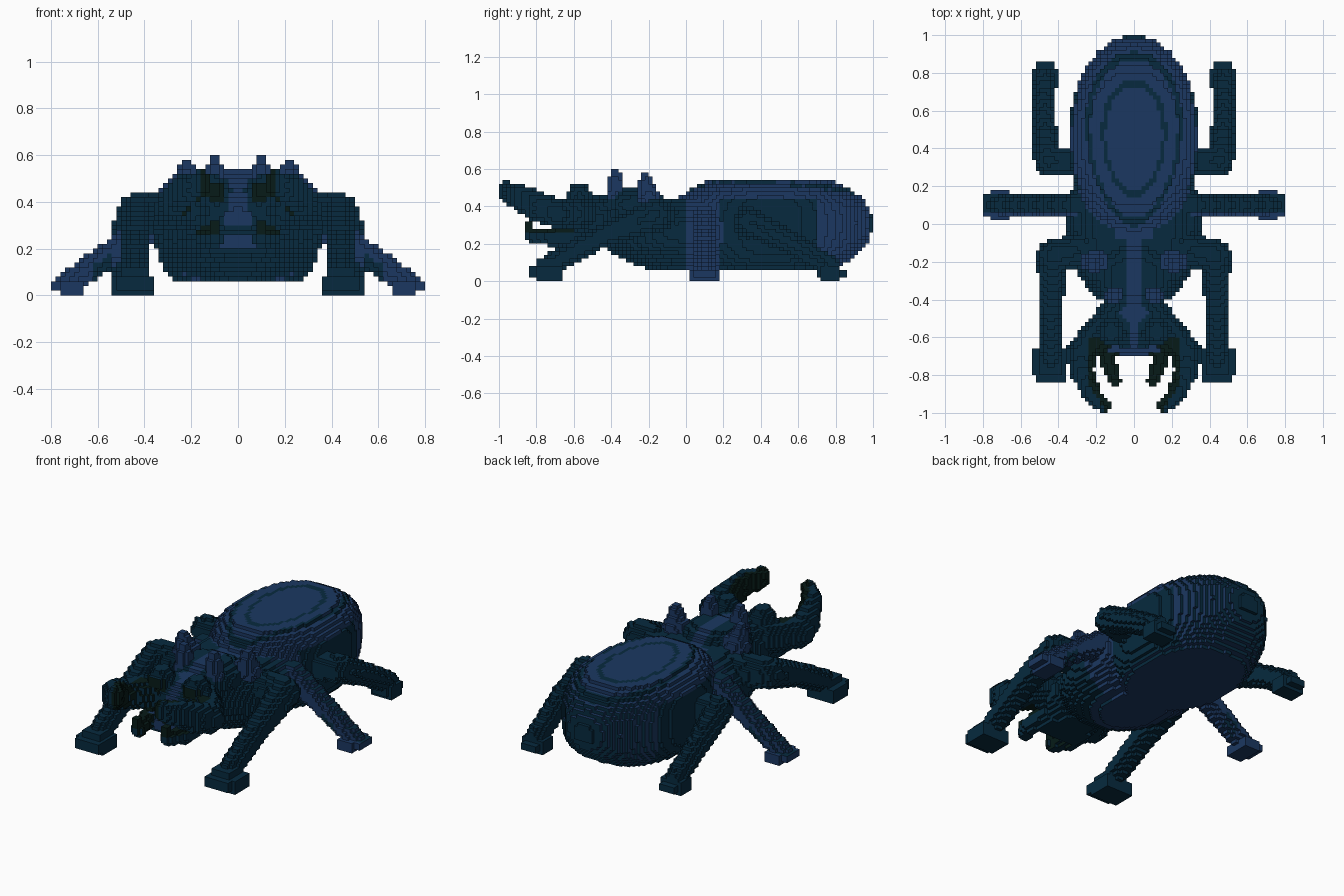
import bpy, bmesh, math
from mathutils import Vector

if "Cube" in bpy.data.objects:
    bpy.data.objects.remove(bpy.data.objects["Cube"], do_unlink=True)

CELL = 0.02
NAVY, TEAL, DARK = 0, 1, 2


def material(name, rgb):
    m = bpy.data.materials.new(name)
    m.use_nodes = True
    m.diffuse_color = (*rgb, 1)
    bsdf = m.node_tree.nodes["Principled BSDF"]
    bsdf.inputs["Base Color"].default_value = (*rgb, 1)
    bsdf.inputs["Roughness"].default_value = 0.8
    return m


MATS = [material("navy_shell", (0.011, 0.039, 0.120)),
        material("dark_teal", (0.002, 0.023, 0.049)),
        material("black_green", (0.002, 0.011, 0.009))]

DIRS = [Vector(d) for d in ((1, 0, 0), (-1, 0, 0), (0, 1, 0),
                            (0, -1, 0), (0, 0, 1), (0, 0, -1))]


def voxel_part(name, lo, hi, inside, paint, side=1):
    """Fill a solid with small cubes and keep only the outer faces."""
    a = [math.floor(v / CELL) - 1 for v in lo]
    b = [math.ceil(v / CELL) + 1 for v in hi]
    cells = set()
    for i in range(a[0], b[0]):
        for j in range(a[1], b[1]):
            for k in range(max(a[2], 0), b[2]):
                p = Vector((i + .5, j + .5, k + .5)) * CELL
                if inside(p):
                    cells.add((i, j, k))
    bm = bmesh.new()
    verts = {}

    def corner(c):
        key = tuple(round(v * 2) for v in c)
        if key not in verts:
            verts[key] = bm.verts.new((c.x * CELL * side, c.y * CELL, c.z * CELL))
        return verts[key]

    for c in sorted(cells):
        mid = Vector(c) + Vector((.5, .5, .5))
        for n in DIRS:
            if tuple(int(c[t] + n[t]) for t in range(3)) in cells:
                continue
            u = Vector((n.y, n.z, n.x))
            w = n.cross(u)
            f = [corner(mid + (n + u * s + w * t) * .5)
                 for s, t in ((-1, -1), (1, -1), (1, 1), (-1, 1))]
            face = bm.faces.new(f if side > 0 else f[::-1])
            face.material_index = paint(mid * CELL, n)
    mesh = bpy.data.meshes.new(name)
    bm.to_mesh(mesh)
    bm.free()
    for m in MATS:
        mesh.materials.append(m)
    bpy.context.collection.objects.link(bpy.data.objects.new(name, mesh))


def pair(name, *args):
    for label, side in (("left_", 1), ("right_", -1)):
        voxel_part(label + name, *args, side)


def ellipsoid(c, r):
    return lambda p: sum(((p[t] - c[t]) / r[t]) ** 2 for t in range(3)) <= 1


def box(lo, hi):
    return lambda p: all(lo[t] < p[t] < hi[t] for t in range(3))


def limb(*pts):
    """Tapered rounded path; each point is x, y, z, radius."""
    segs = [(Vector(s[:3]), Vector(e[:3]) - Vector(s[:3]), s[3], e[3])
            for s, e in zip(pts, pts[1:])]

    def test(p):
        for s, d, r0, r1 in segs:
            t = min(1, max(0, (p - s).dot(d) / d.length_squared))
            if (p - s - d * t).length <= r0 + (r1 - r0) * t:
                return True
        return False
    return test


def union(*tests):
    return lambda p: any(t(p) for t in tests)


def plain(index):
    return lambda p, n: index


# Abdomen: oval shell, steep at the flanks and rounder at the tail
def abdomen(p):
    dz = p.z - 0.31
    x2, y2 = (p.x / 0.347) ** 2, ((p.y - 0.45) / 0.55) ** 2
    tail = y2 / (x2 + y2 + 1e-6)
    c = 0.261 + .03 * tail if dz > 0 else 0.318
    return .06 < p.z < .545 and x2 + y2 + abs(dz / c) ** (4 - 2 * tail) <= 1


def abdomen_paint(p, n):
    if n.z < -.5 and p.z < .1:
        return NAVY
    if n.y > .5 and p.y > .6 and p.z < .5:
        return TEAL
    if p.z > .43:
        # Egg-shaped rings, narrower towards the front
        egg = math.hypot(p.x / (.30 + .12 * (p.y - .45)), (p.y - .45) / .55)
        return TEAL if .50 < egg < .57 or .76 < egg < .84 else NAVY
    flank = .18 < p.y < .70 and abs(p.x) > .15
    return TEAL if flank or p.y > .97 else NAVY


voxel_part("abdomen", (-.36, -.1, 0), (.36, 1, .56), abdomen, abdomen_paint)

# Thorax with a raised hump and a navy centre stripe
core = ellipsoid((0, 0, .26), (.362, .46, .215))
hump = ellipsoid((0, -.28, .41), (.21, .18, .10))


def thorax_paint(p, n):
    if n.z < -.5 and p.z < .1:
        return NAVY
    if 0 < p.y < .2 and n.z < .5:
        return NAVY
    stripe = abs(p.x) < (.04 if p.y < -.08 else .10)
    return NAVY if p.z > .38 and stripe else TEAL


voxel_part("thorax", (-.38, -.5, 0), (.38, .48, .52),
           lambda p: (core(p) and .06 < p.z < .44) or hump(p), thorax_paint)

# Back bumps and spikes
pair("rear_spike", (.1, -.3, .38), (.3, -.1, .6),
     union(ellipsoid((.20, -.20, .45), (.085, .055, .07)),
           limb((.21, -.205, .47, .06), (.22, -.22, .56, .03))), plain(NAVY))
pair("front_spike", (.04, -.46, .36), (.18, -.3, .62),
     limb((.10, -.37, .46, .055), (.10, -.38, .575, .03)), plain(NAVY))

# Head with brow bumps, navy crown patch and face stripe
skull = union(ellipsoid((0, -.50, .32), (.205, .16, .15)),
              ellipsoid((0, -.44, .36), (.13, .12, .10)),
              ellipsoid((.12, -.57, .45), (.075, .07, .075)),
              ellipsoid((-.12, -.57, .45), (.075, .07, .075)))


def head_paint(p, n):
    if n.y < -.5 and .06 < abs(p.x) < .18 and .40 < p.z < .48:
        return DARK
    crown = n.z > .5 and abs(p.x) < max(.02, .08 - abs(p.y + .46))
    face = n.y < -.5 and abs(p.x) < .03 + .25 * (.44 - p.z)
    return NAVY if p.z > .30 and (crown or face) else TEAL


voxel_part("head", (-.22, -.72, .15), (.22, -.28, .55), skull, head_paint)

# Snout and lip plate
voxel_part("snout", (-.16, -.72, .16), (.16, -.5, .32),
           union(box((-.14, -.68, .18), (.14, -.54, .28)),
                 box((-.08, -.70, .20), (.08, -.54, .26))),
           lambda p, n: NAVY if (n.z > .5 and p.y < -.62) or
           (p.y < -.67 and abs(p.x) < .08) else TEAL)


# Large curved upper jaws, deeper than wide, dark on the inner side
def jaw_paint(p, n):
    inner = p.x < .235 - .6 * max(0, -.85 - p.y)
    front = n.y < -.5 and p.y > -.80
    return DARK if inner and p.y < -.61 and n.x < .5 and not front else TEAL


pair("upper_jaw", (.04, -1, .22), (.38, -.46, .56),
     union(*[limb((.175, -.57, .36, .095), (.285, -.69, .36, .078),
                  (.272, -.79, .405 + d, .062), (.225, -.90, .46 + d, .05),
                  (.16, -.965, .485 + d, .036)) for d in (-.03, .012)]), jaw_paint)

# Small lower jaws with an upturned tooth
pair("lower_jaw", (.04, -.9, .15), (.22, -.55, .36),
     limb((.13, -.60, .25, .055), (.14, -.72, .23, .045), (.10, -.83, .24, .034),
          (.10, -.845, .31, .02)),
     lambda p, n: DARK if n.z > .5 or n.x < -.5 or p.z > .25 else TEAL)

# Front legs
pair("front_leg", (.2, -.87, 0), (.56, 0, .46),
     union(limb((.28, -.14, .34, .09), (.43, -.165, .355, .085),
                (.44, -.45, .24, .062), (.44, -.72, .09, .058)),
           box((.36, -.80, 0), (.54, -.66, .08)),
           box((.36, -.84, .02), (.52, -.66, .08)),
           box((.38, -.80, .06), (.50, -.66, .12))), plain(TEAL))


# Middle legs, navy with a teal upper ridge and shin patch
def middle_paint(p, n):
    ridge = n.z > .5 and abs(p.y - .1) < .05
    patch = abs(n.y) > .5 and .53 < p.x < .62 and p.z < .21 - .7 * (p.x - .5)
    return TEAL if ridge or patch else NAVY


pair("middle_leg", (.24, 0, 0), (.82, .2, .44),
     union(limb((.30, .10, .34, .07), (.50, .10, .21, .058), (.73, .10, .05, .05)),
           box((.66, .02, 0), (.76, .18, .06)),
           box((.70, .04, .02), (.80, .16, .06))), middle_paint)

# Rear legs
pair("rear_leg", (.2, .2, 0), (.58, .88, .44),
     union(limb((.28, .33, .30, .08), (.455, .335, .32, .075),
                (.475, .55, .21, .06), (.475, .77, .08, .055)),
           box((.40, .72, 0), (.54, .82, .08)),
           box((.42, .70, .02), (.52, .86, .06))), plain(TEAL))
